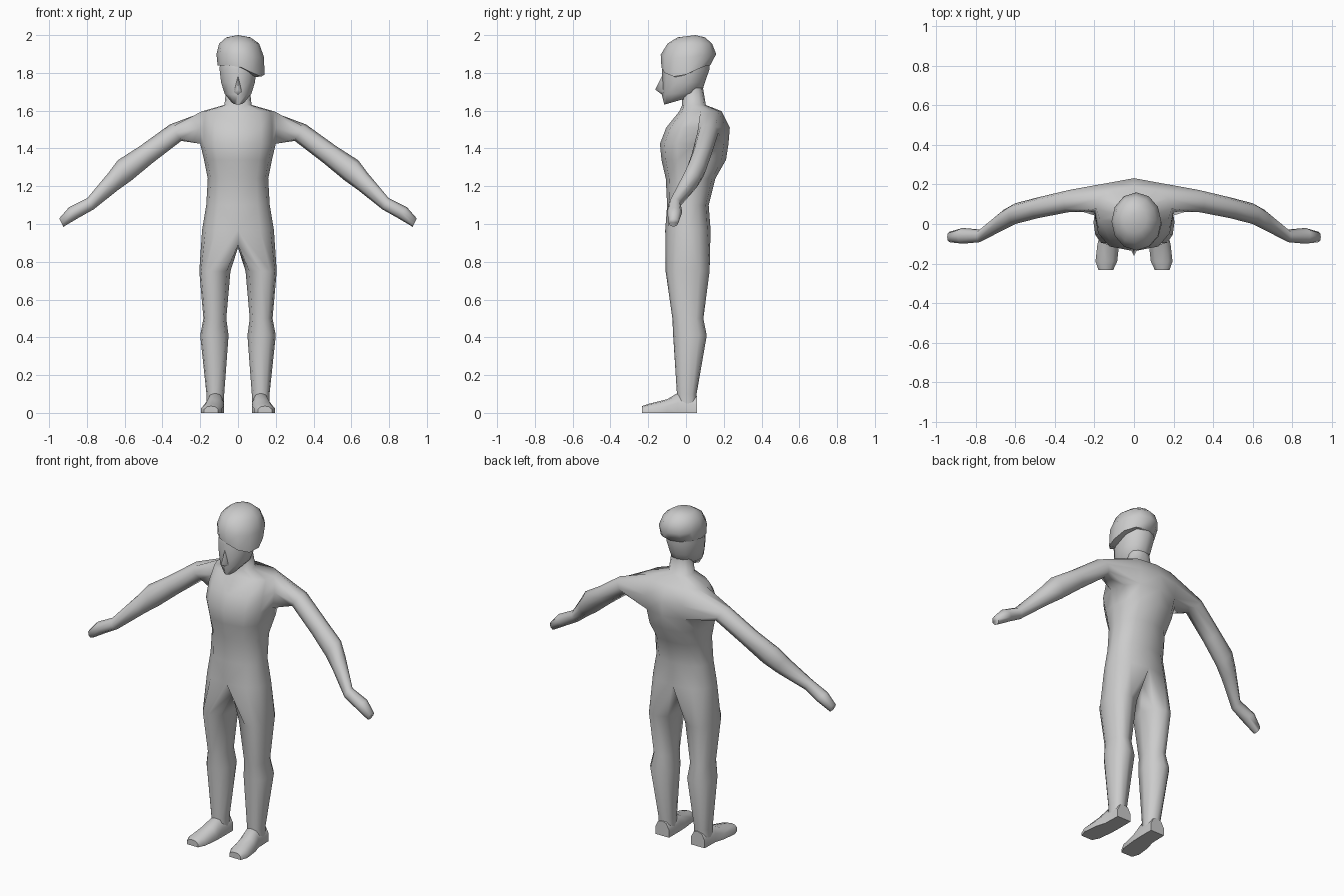
import bpy, bmesh, math
from mathutils import Vector

if "Cube" in bpy.data.objects:
    bpy.data.objects.remove(bpy.data.objects["Cube"])

grey = bpy.data.materials.new("plain grey")
grey.diffuse_color = (0.6, 0.6, 0.6, 1)
grey.use_nodes = True
grey.node_tree.nodes["Principled BSDF"].inputs["Base Color"].default_value = grey.diffuse_color


def make_object(name, bm, mirror=False, angle=80):
    bmesh.ops.recalc_face_normals(bm, faces=bm.faces)
    mesh = bpy.data.meshes.new(name)
    bm.to_mesh(mesh)
    bm.free()
    mesh.materials.append(grey)
    ob = bpy.data.objects.new(name, mesh)
    bpy.context.collection.objects.link(ob)
    if mirror:
        mod = ob.modifiers.new("mirror", 'MIRROR')
        mod.use_clip = True
        mod.merge_threshold = 0.002
    bpy.context.view_layer.objects.active = ob
    ob.select_set(True)
    bpy.ops.object.shade_smooth_by_angle(angle=math.radians(angle))
    ob.select_set(False)
    return ob


def bridge(bm, a, b, closed=True):
    n = len(a)
    for i in range(n if closed else n - 1):
        k = (i + 1) % n
        bm.faces.new((a[i], a[k], b[k], b[i]))


def power(v, p):
    return math.copysign(abs(v) ** p, v)


# ---------------- body: one half, mirrored ----------------
bm = bmesh.new()

# torso half rings: height, half width, front y, back y
torso = [(0.97, 0.190, -0.11, 0.13), (1.10, 0.168, -0.10, 0.12),
         (1.24, 0.160, -0.107, 0.155), (1.34, 0.180, -0.13, 0.212),
         (1.425, 0.200, -0.138, 0.225), (1.51, 0.200, -0.105, 0.232),
         (1.597, 0.190, -0.035, 0.188), (1.63, 0.072, -0.02, 0.105),
         (1.72, 0.062, -0.02, 0.09)]
rings = []
for z, w, yf, yb in torso:
    ring = []
    for j in range(7):
        t = math.radians(-90 + 30 * j)
        x = 0 if j in (0, 6) else w * math.cos(t) ** 0.7
        ring.append(bm.verts.new((x, (yf + yb) / 2 + (yb - yf) / 2 * math.sin(t), z)))
    rings.append(ring)
for r in range(len(rings) - 1):
    for j in range(6):
        if r in (4, 5) and j in (3, 4):      # opening for the arm
            continue
        bm.faces.new((rings[r][j], rings[r][j + 1], rings[r + 1][j + 1], rings[r + 1][j]))

# arm sections: bottom x, z, top x, z, front y, back y
low, mid, top = rings[4], rings[5], rings[6]
prev = [low[3], low[4], low[5], mid[5], top[5], top[4], top[3], mid[3]]
arm = [(0.30, 1.440, 0.36, 1.527, 0.060, 0.172),
       (0.45, 1.325, 0.52, 1.412, 0.030, 0.135),
       (0.565, 1.230, 0.637, 1.337, 0.000, 0.105),
       (0.635, 1.180, 0.685, 1.272, -0.030, 0.072),
       (0.765, 1.077, 0.797, 1.138, -0.092, -0.028),
       (0.84, 1.035, 0.895, 1.088, -0.100, -0.020),
       (0.925, 0.985, 0.946, 1.030, -0.092, -0.040)]
for bx, bz, tx, tz, yf, yb in arm:
    ring = []
    for i in range(8):
        t = math.radians(-135 + 45 * i)
        v = 0.5 + 0.5 * math.sin(t)
        ring.append(bm.verts.new((bx + (tx - bx) * v,
                                  (yf + yb) / 2 + (yb - yf) / 2 * math.cos(t),
                                  bz + (tz - bz) * v)))
    bridge(bm, prev, ring)
    prev = ring
bm.faces.new(prev)

# leg: hip half ring closed by three crotch points on the middle line
crotch = [bm.verts.new((0, y, z)) for y, z in ((0.075, 0.89), (0.01, 0.875), (-0.055, 0.89))]
prev = rings[0] + crotch
# leg sections: height, inner x, outer x, front y, back y
leg = [(0.75, 0.040, 0.205, -0.108, 0.125), (0.50, 0.062, 0.183, -0.072, 0.092),
       (0.41, 0.050, 0.200, -0.068, 0.110), (0.10, 0.073, 0.167, -0.048, 0.056),
       (0.05, 0.073, 0.167, -0.048, 0.057)]
turns = [-90, -60, -30, 0, 30, 60, 90, 135, 180, 225]
for z, xi, xo, yf, yb in leg:
    ring = []
    for a in turns:
        t = math.radians(a)
        ring.append(bm.verts.new(((xi + xo) / 2 + (xo - xi) / 2 * power(math.cos(t), 0.8),
                                  (yf + yb) / 2 + (yb - yf) / 2 * power(math.sin(t), 0.9), z)))
    bridge(bm, prev, ring)
    prev = ring
make_object("body", bm, mirror=True)

# ---------------- feet: rounded box sections along y ----------------
bm = bmesh.new()
prev = None
# y, inner x, outer x, top height
foot = [(0.058, 0.073, 0.165, 0.09), (-0.045, 0.073, 0.168, 0.105),
        (-0.10, 0.075, 0.185, 0.072), (-0.19, 0.085, 0.195, 0.05),
        (-0.232, 0.105, 0.180, 0.036)]
for y, xi, xo, h in foot:
    shape = [(0, 0.005), (1, 0.005), (1, 0.5), (0.8, 0.9), (0.5, 1), (0.2, 0.9), (0, 0.5)]
    ring = [bm.verts.new((xi + (xo - xi) * u, y, h * v)) for u, v in shape]
    if prev:
        bridge(bm, prev, ring)
    else:
        bm.faces.new(ring)
    prev = ring
bm.faces.new(prev)
make_object("feet", bm, mirror=True, angle=50)

# ---------------- head ----------------
bm = bmesh.new()
prev = None
# front y, z, back y, z, half width
head = [(-0.115, 1.632, 0.0, 1.665, 0.035), (-0.128, 1.685, 0.085, 1.70, 0.075),
        (-0.126, 1.75, 0.100, 1.75, 0.094), (-0.126, 1.82, 0.125, 1.82, 0.103),
        (-0.110, 1.90, 0.120, 1.90, 0.095)]
for yf, zf, yb, zb, w in head:
    ring = []
    for i in range(10):
        t = 2 * math.pi * i / 10 - math.pi / 2
        s = 0.5 + 0.5 * math.sin(t)
        ring.append(bm.verts.new((w * math.cos(t), yf + (yb - yf) * s, zf + (zb - zf) * s)))
    if prev:
        bridge(bm, prev, ring)
    else:
        bm.faces.new(ring)
    prev = ring
bm.faces.new(prev)
make_object("head", bm)

# nose wedge
bm = bmesh.new()
p = [bm.verts.new(c) for c in ((0, -0.118, 1.80), (0.024, -0.112, 1.695),
                               (0, -0.163, 1.712), (-0.024, -0.112, 1.695), (0, -0.12, 1.68))]
for f in ((0, 1, 2), (0, 2, 3), (1, 4, 2), (2, 4, 3), (0, 3, 4, 1)):
    bm.faces.new([p[i] for i in f])
make_object("nose", bm)

# ---------------- hair cap, hanging lower on one side ----------------
bm = bmesh.new()
prev = None
# z, left x, right x, front y, back y, share of the side drop
hair = [(1.838, -0.085, 0.105, -0.105, 0.100, 1.0), (1.840, -0.108, 0.140, -0.130, 0.128, 1.0),
        (1.900, -0.114, 0.138, -0.134, 0.160, 0.35), (1.955, -0.100, 0.112, -0.098, 0.138, 0),
        (1.988, -0.062, 0.066, -0.045, 0.100, 0)]
for z, xl, xr, yf, yb, drop in hair:
    ring = []
    for i in range(12):
        t = 2 * math.pi * i / 12
        side = max(0, math.cos(t + math.radians(25))) ** 2
        ring.append(bm.verts.new(((xl + xr) / 2 + (xr - xl) / 2 * math.cos(t),
                                  (yf + yb) / 2 + (yb - yf) / 2 * math.sin(t),
                                  z - 0.06 * drop * side)))
    if prev:
        bridge(bm, prev, ring)
    else:
        bm.faces.new(ring)
    prev = ring
tip = bm.verts.new((0, 0.05, 2.0))
for i in range(12):
    bm.faces.new((prev[i], prev[(i + 1) % 12], tip))
make_object("hair", bm, angle=60)
